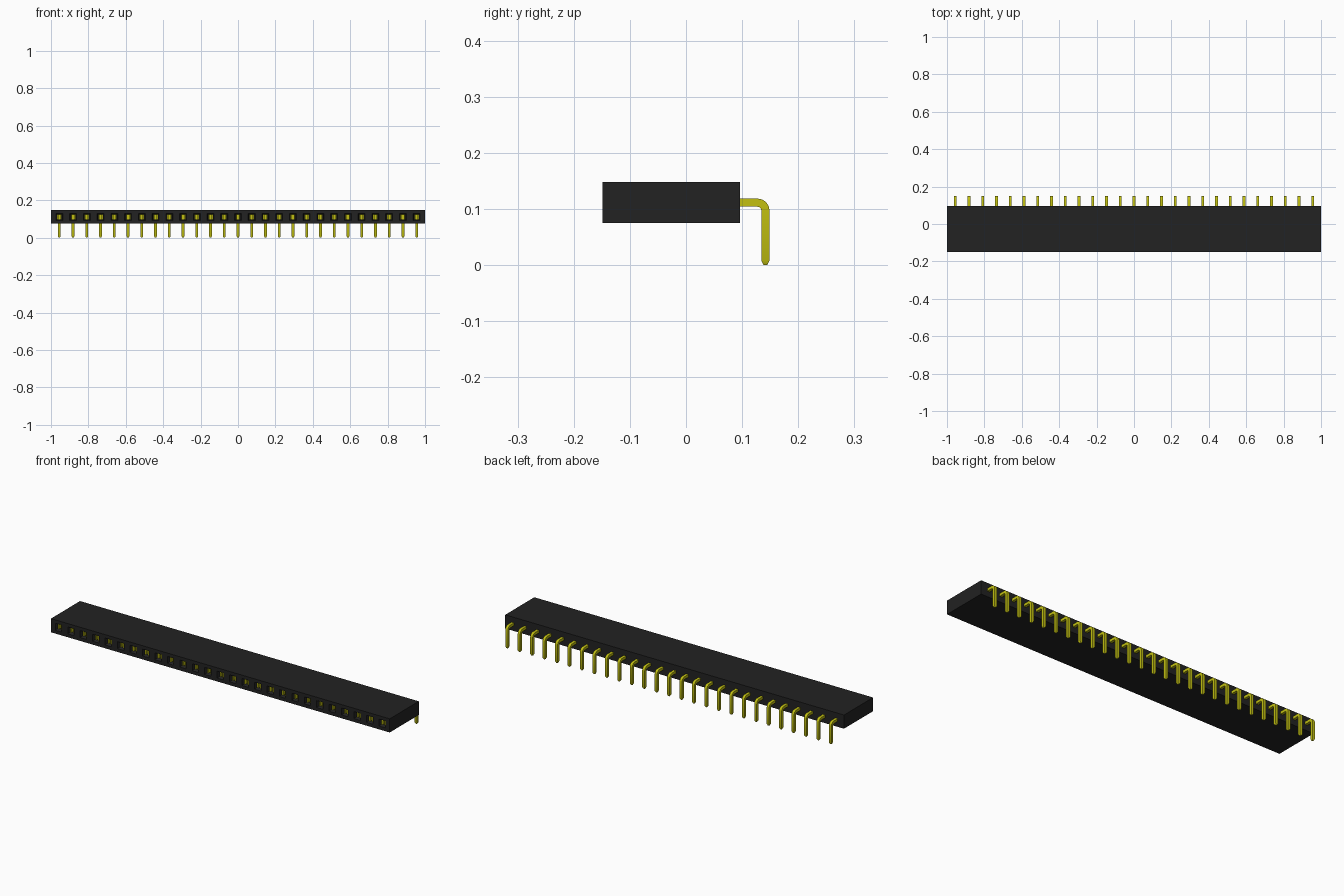
import bpy, bmesh, math
from mathutils import Vector, Matrix

cube = bpy.data.objects.get("Cube")
if cube:
    bpy.data.objects.remove(cube, do_unlink=True)

COUNT, PITCH = 27, 0.0735
FRONT, BACK, BOTTOM, TOP = -0.149, 0.096, 0.075, 0.148
AXIS_Z = (BOTTOM + TOP) / 2
PIN = 0.0145
xs = [(i - (COUNT - 1) / 2) * PITCH for i in range(COUNT)]


def material(name, rgb):
    m = bpy.data.materials.new(name)
    m.use_nodes = True
    m.diffuse_color = (*rgb, 1)
    m.node_tree.nodes["Principled BSDF"].inputs["Base Color"].default_value = (*rgb, 1)
    return m


black = material("black plastic", (0.016, 0.016, 0.016))
gold = material("yellow gold", (0.54, 0.53, 0.006))


def finish(bm, name, mat):
    bmesh.ops.recalc_face_normals(bm, faces=bm.faces)
    me = bpy.data.meshes.new(name)
    bm.to_mesh(me)
    bm.free()
    me.materials.append(mat)
    ob = bpy.data.objects.new(name, me)
    bpy.context.collection.objects.link(ob)
    return ob


def add_box(bm, centre, size):
    bmesh.ops.create_cube(bm, size=1, matrix=Matrix.Translation(centre) @ Matrix.Diagonal((*size, 1)))


# Housing: a long block split into cells, each with a funnel and a socket
bm = bmesh.new()
add_box(bm, (0, (FRONT + BACK) / 2, AXIS_Z), (2, BACK - FRONT, TOP - BOTTOM))
for i in range(COUNT + 1):
    bmesh.ops.bisect_plane(bm, geom=bm.verts[:] + bm.edges[:] + bm.faces[:],
                           plane_co=((i - COUNT / 2) * PITCH, 0, 0), plane_no=(1, 0, 0))
bm.normal_update()
cells = [f for f in bm.faces if f.normal.y < -0.9 and abs(f.calc_center_median().x) < PITCH * COUNT / 2]
for thickness, depth in ((0.018, 0), (0.005, -0.012), (0.0001, -0.06)):
    bmesh.ops.inset_individual(bm, faces=cells, thickness=thickness, depth=depth, use_even_offset=True)
finish(bm, "housing", black)

# Spring contacts: two leaves joined by a back plate in each socket
bm = bmesh.new()
for x in xs:
    for side in (-1, 1):
        add_box(bm, (x + side * 0.0085, FRONT + 0.036, AXIS_Z), (0.007, 0.046, 0.026))
    add_box(bm, (x, FRONT + 0.05, AXIS_Z), (0.012, 0.018, 0.026))
finish(bm, "socket_contacts", gold)

# Pins: square wire bent downwards, with a tapered tip
bend, drop_y = 0.014, 0.1415
path = [(BACK - 0.02, AXIS_Z, 0, 1)]
for k in range(7):
    a = math.radians(15 * k)
    path.append((drop_y - bend + bend * math.sin(a), AXIS_Z - bend + bend * math.cos(a), a, 1))
path += [(drop_y, 0.008, math.pi / 2, 1), (drop_y, 0, math.pi / 2, 0.45)]
bm = bmesh.new()
h = PIN / 2
for x in xs:
    rings = []
    for y, z, a, s in path:
        up = Vector((0, math.sin(a), math.cos(a)))
        rings.append([bm.verts.new(Vector((x + u * h * s, y, z)) + up * v * h * s)
                      for u, v in ((-1, -1), (1, -1), (1, 1), (-1, 1))])
    for r, q in zip(rings, rings[1:]):
        for j in range(4):
            bm.faces.new((r[j], r[(j + 1) % 4], q[(j + 1) % 4], q[j]))
    bm.faces.new(rings[0])
    bm.faces.new(rings[-1])
pins = finish(bm, "bent_pins", gold)

# Smooth bends with crisp wire edges
bpy.ops.object.select_all(action='DESELECT')
pins.select_set(True)
bpy.context.view_layer.objects.active = pins
bpy.ops.object.shade_smooth_by_angle(angle=math.radians(30))
